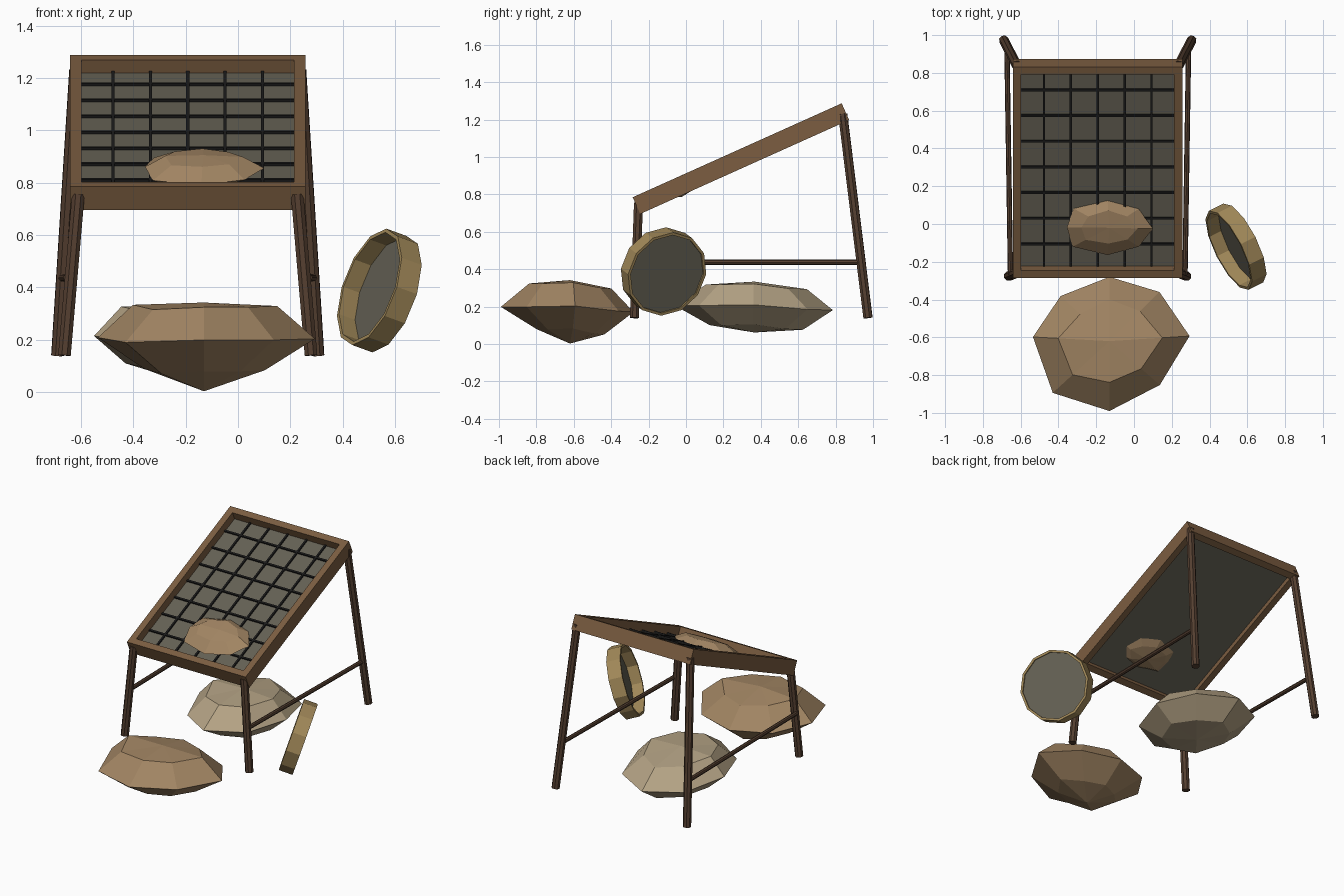
import bpy, bmesh, math
from mathutils import Vector, Matrix

if "Cube" in bpy.data.objects:
    bpy.data.objects.remove(bpy.data.objects["Cube"])


def material(name, rgb):
    m = bpy.data.materials.new(name)
    m.diffuse_color = (*rgb, 1)
    m.use_nodes = True
    m.node_tree.nodes["Principled BSDF"].inputs["Base Color"].default_value = m.diffuse_color
    return m


FRAME = material("frame wood", (0.20, 0.11, 0.052))
LEG = material("dark wood", (0.09, 0.05, 0.03))
SCREEN = material("screen grey", (0.13, 0.12, 0.09))
WIRE = material("wire", (0.012, 0.012, 0.012))
HOOP = material("hoop wood", (0.36, 0.25, 0.10))
EARTH = material("brown earth", (0.36, 0.235, 0.125))
PALE = material("pale earth", (0.45, 0.36, 0.23))


def finish(bm, name, mat):
    bmesh.ops.recalc_face_normals(bm, faces=bm.faces)
    me = bpy.data.meshes.new(name)
    bm.to_mesh(me)
    bm.free()
    me.materials.append(mat)
    ob = bpy.data.objects.new(name, me)
    bpy.context.collection.objects.link(ob)
    return ob


def add_box(bm, lo, hi, mat4):
    lo, hi = Vector(lo), Vector(hi)
    size = Matrix.Diagonal((*(hi - lo), 1))
    bmesh.ops.create_cube(bm, size=1, matrix=mat4 @ Matrix.Translation((lo + hi) / 2) @ size)


def rod(name, a, b, r, mat, sides=8):
    a, b = Vector(a), Vector(b)
    bm = bmesh.new()
    rot = (b - a).to_track_quat('Z', 'Y').to_matrix().to_4x4()
    bmesh.ops.create_cone(bm, cap_ends=True, segments=sides, radius1=r, radius2=r,
                          depth=(b - a).length, matrix=Matrix.Translation((a + b) / 2) @ rot)
    return finish(bm, name, mat)


# Tilted screen frame: local x across, y up the slope, z normal to it
CX, W, L, T, B = -0.192, 0.449, 1.225, 0.098, 0.044
tilt = Matrix.Translation((CX, -0.285, 0.785)) @ Matrix.Rotation(math.radians(24.2), 4, 'X')
bm = bmesh.new()
add_box(bm, (-W, 0, -T), (W, B, 0), tilt)
add_box(bm, (-W, L - B, -T), (W, L, 0), tilt)
for s in (-1, 1):
    x0, x1 = sorted((s * W, s * (W - B)))
    add_box(bm, (x0, B, -T), (x1, L - B, 0), tilt)
finish(bm, "screen_frame", FRAME)

bm = bmesh.new()
add_box(bm, (-W + B, B, -0.068), (W - B, L - B, -0.056), tilt)
finish(bm, "screen_sheet", SCREEN)

# Wire grid lying on the sheet
bm = bmesh.new()
h = 0.006
for i in range(-2, 3):
    x = i * 0.1425
    add_box(bm, (x - h, B, -0.058), (x + h, L - B, -0.046), tilt)
for i in range(7):
    y = 0.174 + i * 0.149
    add_box(bm, (-W + B, y - h, -0.058), (W - B, y + h, -0.046), tilt)
finish(bm, "screen_wires", WIRE)

# Legs and side rails, mirrored about the frame centre
for side, s in (("left", -1), ("right", 1)):
    rod(f"front_leg_{side}", (CX + s * 0.471, -0.276, 0.14), (CX + s * 0.418, -0.254, 0.755), 0.026, LEG)
    rod(f"back_leg_{side}", (CX + s * 0.497, 0.973, 0.14), (CX + s * 0.428, 0.838, 1.23), 0.026, LEG)
    rod(f"side_rail_{side}", (CX + s * 0.462, -0.27, 0.437), (CX + s * 0.481, 0.938, 0.437), 0.014, LEG)

# Hand sieve: a leaning hoop with a disc near its far end
R, r, D = 0.234, 0.219, 0.09
axis = Vector((0.85, 0.43, -0.31)).normalized()
pose = Matrix.Translation((0.54, -0.12, 0.388)) @ axis.to_track_quat('Z', 'Y').to_matrix().to_4x4()
bm = bmesh.new()
N = 12
loops = [[bm.verts.new(pose @ Vector((rad * math.cos(math.tau * k / N), rad * math.sin(math.tau * k / N), z)))
          for k in range(N)] for rad, z in ((R, -D / 2), (R, D / 2), (r, D / 2), (r, -D / 2))]
for j in range(4):
    p, q = loops[j], loops[(j + 1) % 4]
    for k in range(N):
        bm.faces.new((p[k], p[(k + 1) % N], q[(k + 1) % N], q[k]))
finish(bm, "hand_sieve_hoop", HOOP)
rod("hand_sieve_mesh", pose @ Vector((0, 0, D / 2 - 0.018)), pose @ Vector((0, 0, D / 2 - 0.01)),
    r + 0.005, SCREEN, N)


def lump(name, rim, centre, up, top, low, bottom, mat, slope=0.0):
    """Faceted mound: eight-point rim, a smaller ring above and below, and two poles.
    up/low are (scale, z) rings with z relative to the centre."""
    cx, cy, cz = centre
    bm = bmesh.new()

    def vert(x, y, z):
        return bm.verts.new((cx + x, cy + y, cz + z + slope * y))

    rings = []
    wob = (0.04, -0.03, 0.02, -0.02, 0.03, 0.0, -0.04, 0.02)
    for scale, z in (low, (1, 0), up):
        ring = []
        for i, (x, y) in enumerate(rim):
            k = scale if scale == 1 else scale + wob[i]
            ring.append(vert((x - cx) * k, (y - cy) * k, z + wob[(i * 3) % 8] * abs(top) * 3))
        rings.append(ring)
    tip, base = vert(0, 0, top), vert(0, 0, bottom)
    for i in range(8):
        j = (i + 1) % 8
        for a, b in zip(rings, rings[1:]):
            bm.faces.new((a[i], a[j], b[j], b[i]))
        bm.faces.new((rings[2][i], rings[2][j], tip))
        bm.faces.new((rings[0][j], rings[0][i], base))
    return finish(bm, name, mat)


# Earth mounds: in front, on the screen, and beneath it
lump("front_mound",
     [(-.535, -.598), (-.388, -.381), (-.13, -.28), (.135, -.36),
      (.294, -.593), (.137, -.852), (-.13, -.99), (-.43, -.894)],
     (-.13, -.62, .19), (.63, .125), .152, (.52, -.12), -.187, EARTH)
lump("screen_mound",
     [(-.355, -.018), (-.32, .082), (-.14, .124), (.025, .08),
      (.1, -.025), (.025, -.12), (-.14, -.164), (-.325, -.12)],
     (-.13, -.02, .853), (.62, .042), .052, (.58, -.042), -.065, EARTH, 0.45)
lump("lower_mound",
     [(-.55, .37), (-.45, .66), (-.215, .785), (.03, .65),
      (.115, .36), (.02, .07), (-.22, -.06), (-.44, .08)],
     (-.215, .365, .198), (.65, .112), .136, (.6, -.105), -.136, PALE)
